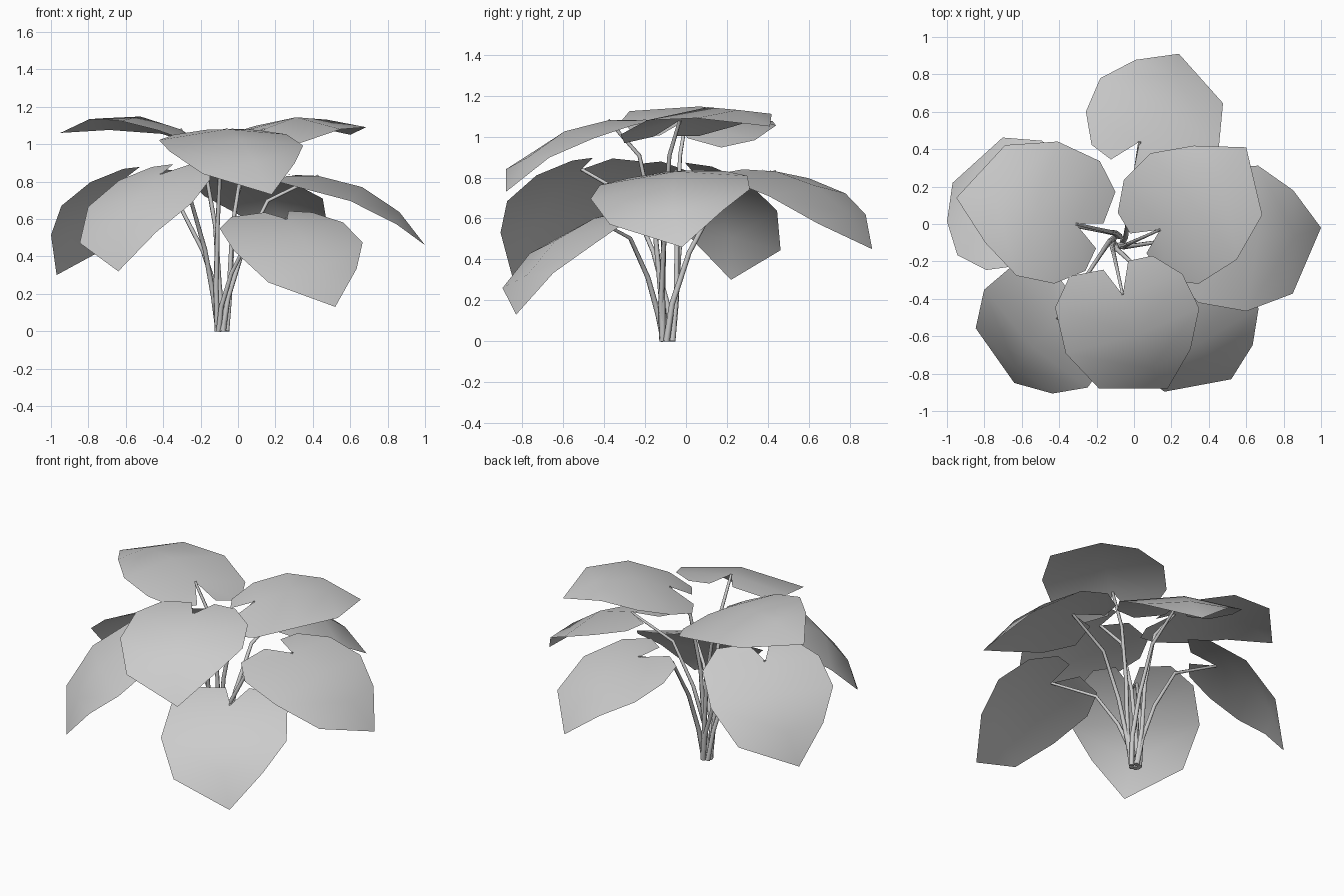
import bpy
from mathutils import Vector

if "Cube" in bpy.data.objects:
    bpy.data.objects.remove(bpy.data.objects["Cube"])

# Heart-shaped leaf outline (along, across); the notch at the origin meets the stem
LEFT = [(.45, .205), (.25, .34), (.045, .335), (-.10, .23), (-.13, .10)]
RIGHT = [(.46, -.33), (.19, -.41), (-.05, -.36), (-.165, -.22), (-.14, -.04)]
MID = [(.655, 0), (.45, -.03), (.22, -.02), (0, 0)]
OUTLINE = MID + LEFT + RIGHT
FACES = [(0, 4, 1), (0, 1, 9), (1, 4, 5, 2), (1, 2, 10, 9),
         (2, 5, 6, 3), (2, 3, 11, 10),
         (3, 6, 7), (3, 7, 8), (3, 12, 11), (3, 13, 12)]

# Each leaf: stem joint, tip, direction across the blade
LEAVES = {
    "back": ((.03, .44, .83), (.24, .91, .45), (-.46, .29, -.03)),
    "upper_left": ((-.31, 0, 1.08), (-.95, .14, 1.06), (-.10, -.54, .03)),
    "lower_left": ((-.60, .04, .82), (-.97, .22, .30), (-.31, -.45, .01)),
    "lower_right": ((.43, -.05, .83), (1.0, -.02, .46), (.03, .55, .015)),
    "upper_right": ((.14, -.03, 1.08), (.60, .41, 1.05), (-.33, .41, -.01)),
    "upper_front": ((-.06, -.38, 1.08), (.18, -.88, .73), (.51, .18, .00)),
    "front_left": ((-.41, -.51, .84), (-.64, -.85, .32), (.42, -.36, .01)),
    "front_right": ((.26, -.45, .60), (.52, -.83, .13), (.48, .24, .02)),
}
ROOT = Vector((-.085, -.09, 0))


def add_leaf(name, joint, tip, across):
    u = (tip - joint).normalized()
    v = (across - u * across.dot(u)).normalized()
    w = u.cross(v)
    scale = (tip - joint).length / .655
    verts = []
    for a, b in OUTLINE:
        arch = .085 * (1 - ((a - .3275) / .3275) ** 2) - .4 * b * b
        verts.append(joint + (u * a + v * b + w * arch) * scale)
    me = bpy.data.meshes.new(name)
    me.from_pydata(verts, [], FACES)
    me.shade_smooth()
    bpy.context.collection.objects.link(bpy.data.objects.new(name, me))


def add_stem(name, joint):
    # Thin bent tube, swirling out of the shared root
    out = Vector((joint.x, joint.y, 0)) - ROOT
    d = out.normalized()
    side = Vector((d.y, -d.x, 0))
    up = Vector((0, 0, joint.z))
    path = [ROOT + side * .025, ROOT + side * .035 + d * .03 + up * .22,
            ROOT + side * .03 + out * .21 + up * .52,
            ROOT + side * .02 + out * .47 + up * .84, joint]
    cu = bpy.data.curves.new(name, 'CURVE')
    cu.dimensions = '3D'
    cu.bevel_depth = .016
    cu.bevel_resolution = 1
    cu.use_fill_caps = True
    sp = cu.splines.new('POLY')
    sp.points.add(len(path) - 1)
    for i, (p, co) in enumerate(zip(sp.points, path)):
        p.co = (*co, 1)
        p.radius = 1 - .12 * i
    bpy.context.collection.objects.link(bpy.data.objects.new(name, cu))


for key, data in LEAVES.items():
    joint, tip, across = map(Vector, data)
    add_leaf(key + "_leaf", joint, tip, across)
    add_stem(key + "_stem", joint)
